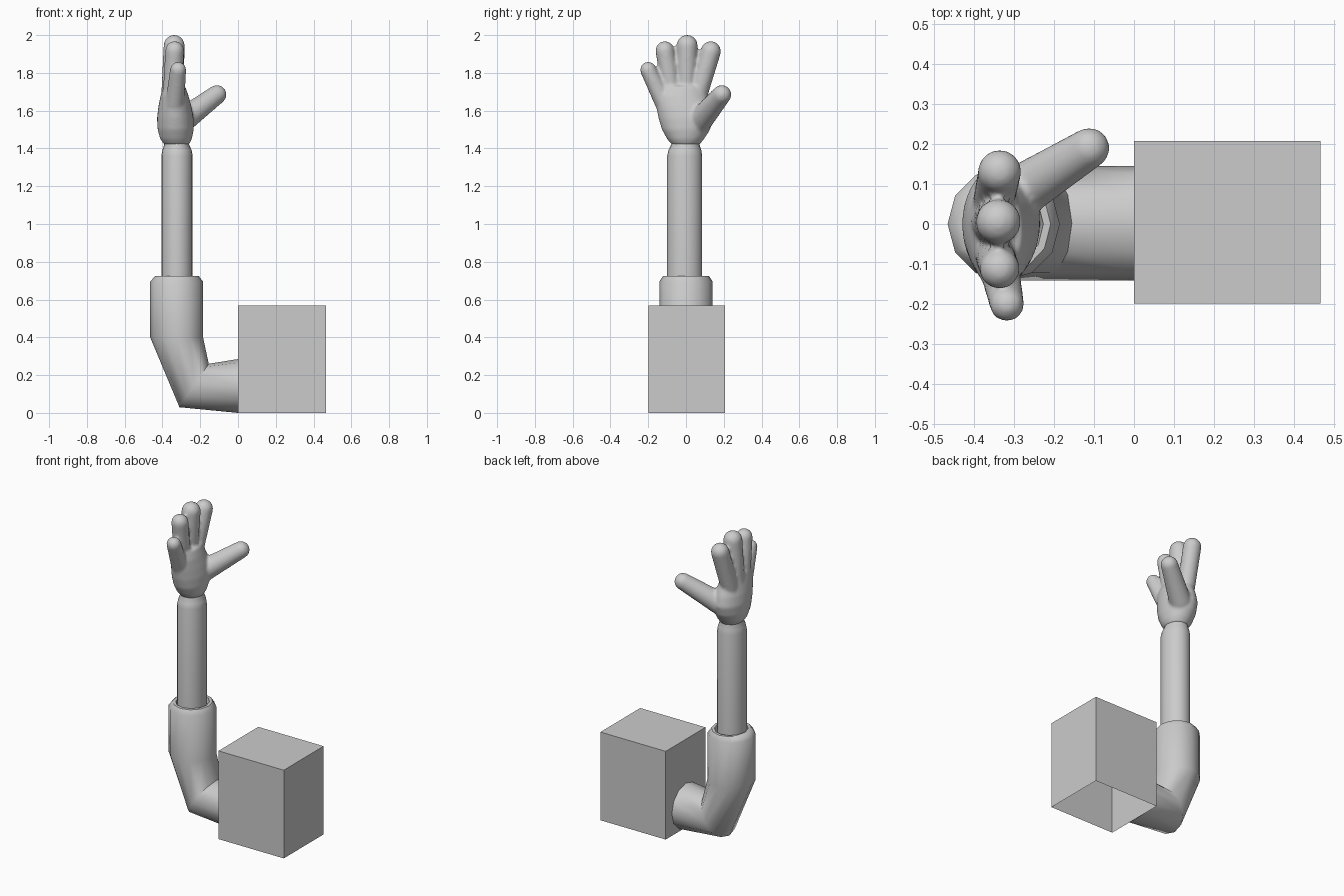
import bpy, bmesh, math
from mathutils import Vector

if "Cube" in bpy.data.objects:
    bpy.data.objects.remove(bpy.data.objects["Cube"])

grey = bpy.data.materials.new("plain grey")
grey.diffuse_color = (0.6, 0.6, 0.6, 1)
grey.use_nodes = True
grey.node_tree.nodes["Principled BSDF"].inputs["Base Color"].default_value = grey.diffuse_color


def finish(name, bm, angle=None):
    bmesh.ops.recalc_face_normals(bm, faces=bm.faces)
    me = bpy.data.meshes.new(name)
    bm.to_mesh(me)
    bm.free()
    me.materials.append(grey)
    ob = bpy.data.objects.new(name, me)
    bpy.context.collection.objects.link(ob)
    bpy.ops.object.select_all(action='DESELECT')
    ob.select_set(True)
    bpy.context.view_layer.objects.active = ob
    if angle:
        bpy.ops.object.shade_smooth_by_angle(angle=math.radians(angle))
    return ob


def loft(bm, rings, n, caps=False):
    """Skin a row of elliptical rings given as (centre, half axis u, half axis v)."""
    loops = []
    for c, u, v in rings:
        c, u, v = Vector(c), Vector(u), Vector(v)
        loops.append([bm.verts.new(c + u * math.cos(2 * math.pi * i / n) + v * math.sin(2 * math.pi * i / n))
                      for i in range(n)])
    for a, b in zip(loops, loops[1:]):
        for i in range(n):
            j = (i + 1) % n
            bm.faces.new((a[i], a[j], b[j], b[i]))
    if caps:
        bm.faces.new(loops[0])
        bm.faces.new(loops[-1])


def upright(x, y, z, rx, ry):
    return ((x, y, z), (rx, 0, 0), (0, ry, 0))


def capsule(bm, p0, r0, p1, r1, n=20, m=9):
    """Tapered finger: rings swept from one rounded end to the other."""
    p0, p1 = Vector(p0), Vector(p1)
    axis = (p1 - p0).normalized()
    u = axis.orthogonal().normalized()
    v = axis.cross(u)
    rings = []
    for p, r, start in ((p0, r0, -88), (p1, r1, 0)):
        for k in range(m):
            a = math.radians(start + 88 * k / (m - 1))
            rings.append((p + axis * r * math.sin(a), u * r * math.cos(a), v * r * math.cos(a)))
    loft(bm, rings, n, caps=True)


# mounting block, open underneath
bm = bmesh.new()
bmesh.ops.create_cube(bm, size=1)
bmesh.ops.scale(bm, verts=bm.verts, vec=(0.465, 0.405, 0.568))
bmesh.ops.translate(bm, verts=bm.verts, vec=(0.2325, 0.004, 0.284))
bottom = min(bm.faces, key=lambda f: f.calc_center_median().z)
bmesh.ops.delete(bm, geom=[bottom], context='FACES_ONLY')
finish("mounting_block", bm)

# bent sleeve with bevelled rim
bm = bmesh.new()
loft(bm, [
    ((0, 0.002, 0.1425), (0, 0, 0.1425), (0, 0.1425, 0)),
    ((-0.2325, 0.002, 0.145), (0.0775, 0, 0.115), (0, 0.1425, 0)),
    upright(-0.325, 0, 0.40, 0.14, 0.141),
    upright(-0.325, 0, 0.695, 0.14, 0.141),
    upright(-0.323, 0, 0.725, 0.115, 0.122),
    upright(-0.323, 0, 0.725, 0.097, 0.104),
    upright(-0.323, 0, 0.69, 0.09, 0.098),
], 12)
finish("sleeve", bm, 50)

# forearm narrowing to the wrist
bm = bmesh.new()
loft(bm, [
    upright(-0.323, -0.007, 0.60, 0.083, 0.093),
    upright(-0.323, -0.007, 1.36, 0.083, 0.093),
    upright(-0.323, -0.006, 1.39, 0.078, 0.087),
    upright(-0.325, -0.003, 1.42, 0.066, 0.075),
    upright(-0.325, -0.003, 1.46, 0.066, 0.075),
], 20)
finish("forearm", bm, 50)

# open hand: palm plus fingers fused together
bm = bmesh.new()
loft(bm, [
    upright(-0.325, -0.002, 1.42, 0.066, 0.074),
    upright(-0.328, -0.002, 1.45, 0.084, 0.098),
    upright(-0.330, 0.0, 1.50, 0.096, 0.128),
    upright(-0.332, 0.0, 1.56, 0.097, 0.146),
    upright(-0.334, -0.012, 1.62, 0.088, 0.146),
    upright(-0.336, -0.028, 1.68, 0.074, 0.138),
    upright(-0.338, -0.022, 1.73, 0.058, 0.115),
], 28, caps=True)
fingers = [  # base, base radius, tip centre, tip radius
    ((-0.335, -0.115, 1.64), 0.050, (-0.317, -0.200, 1.816), 0.043),
    ((-0.350, -0.068, 1.66), 0.050, (-0.335, -0.112, 1.918), 0.050),
    ((-0.355, 0.000, 1.66), 0.053, (-0.338, 0.006, 1.945), 0.056),
    ((-0.350, 0.055, 1.66), 0.052, (-0.335, 0.131, 1.914), 0.054),
    ((-0.285, 0.080, 1.555), 0.066, (-0.112, 0.189, 1.685), 0.051),
]
for f in fingers:
    capsule(bm, *f)
hand = finish("hand", bm)
remesh = hand.modifiers.new("fuse", 'REMESH')
remesh.mode = 'VOXEL'
remesh.voxel_size = 0.009
remesh.use_smooth_shade = True
soft = hand.modifiers.new("soften", 'SMOOTH')
soft.factor = 0.5
soft.iterations = 6
for m in ("fuse", "soften"):
    bpy.ops.object.modifier_apply(modifier=m)
bpy.ops.object.shade_smooth()
